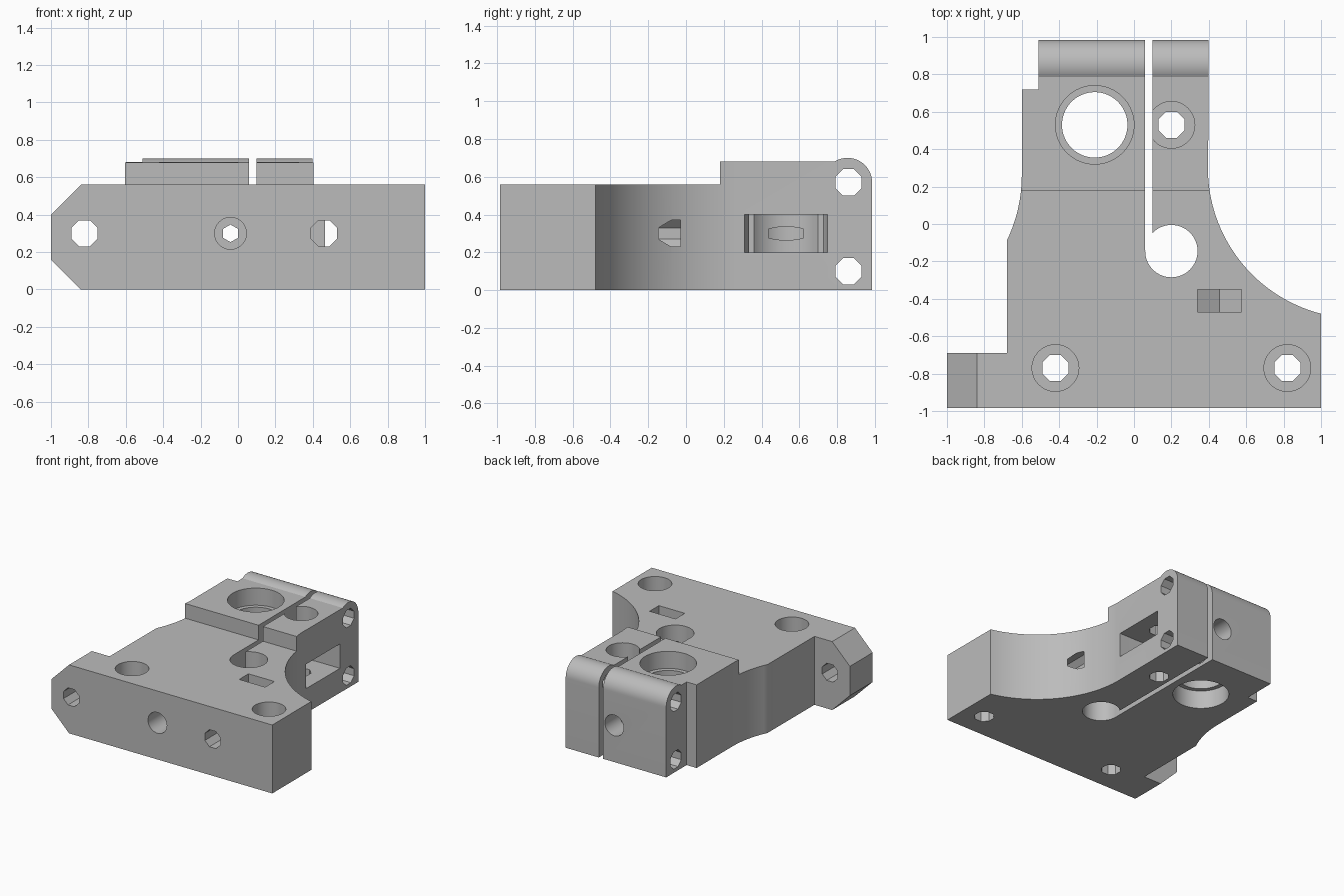
import bpy, bmesh, math

cube = bpy.data.objects.get("Cube")
if cube:
    bpy.data.objects.remove(cube, do_unlink=True)

grey = bpy.data.materials.new("plain grey")
grey.use_nodes = True
grey.diffuse_color = (0.5, 0.5, 0.5, 1)
grey.node_tree.nodes["Principled BSDF"].inputs["Base Color"].default_value = (0.5, 0.5, 0.5, 1)

# Where a profile point (a, b) at depth t lands for each extrusion axis
PLACE = {
    "x": lambda a, b, t: (t, a, b),
    "y": lambda a, b, t: (a, t, b),
    "z": lambda a, b, t: (a, b, t),
}


def arc(ca, cb, r, start, end, n):
    steps = [math.radians(start + (end - start) * i / n) for i in range(n + 1)]
    return [(ca + r * math.cos(s), cb + r * math.sin(s)) for s in steps]


def circle(ca, cb, r, n=64):
    return arc(ca, cb, r, 0, 360, n)[:-1]


def octagon(ca, cb, r=0.07):
    return arc(ca, cb, r / math.cos(math.pi / 8), 22.5, 382.5, 8)[:-1]


def rect(a0, a1, b0, b1):
    return [(a0, b0), (a1, b0), (a1, b1), (a0, b1)]


def prism(name, points, axis, lo, hi):
    bm = bmesh.new()
    place = PLACE[axis]
    low = [bm.verts.new(place(a, b, lo)) for a, b in points]
    high = [bm.verts.new(place(a, b, hi)) for a, b in points]
    bm.faces.new(low)
    bm.faces.new(high)
    for i in range(len(low)):
        j = (i + 1) % len(low)
        bm.faces.new((low[i], low[j], high[j], high[i]))
    bmesh.ops.recalc_face_normals(bm, faces=bm.faces)
    mesh = bpy.data.meshes.new(name)
    bm.to_mesh(mesh)
    bm.free()
    ob = bpy.data.objects.new(name, mesh)
    bpy.context.collection.objects.link(ob)
    mesh.materials.append(grey)
    return ob


def combine(tool, operation):
    mod = block.modifiers.new("cut", "BOOLEAN")
    mod.operation, mod.solver, mod.object = operation, "EXACT", tool
    bpy.context.view_layer.objects.active = block
    bpy.ops.object.modifier_apply(modifier=mod.name)
    bpy.data.objects.remove(tool, do_unlink=True)


def cut(points, axis, lo, hi):
    combine(prism("cutter", points, axis, lo, hi), "DIFFERENCE")


# Plan outline: wide foot, hollow curved flanks and narrow neck
outline = [(-1, -1.1), (1, -1.1)]
outline += arc(1.2, 0.3, 0.805, 255.6, 183, 32)
outline += [(0.4, 1.1), (-0.51, 1.1), (-0.51, 0.72), (-0.6, 0.72)]
outline += arc(-1.4, 0.26, 0.8, 0, -25.5, 12)
outline += [(-0.68, -0.69), (-1, -0.69)]
block = prism("mounting_block", outline, "z", -0.1, 0.9)

# Side profile: low foot, raised step and rounded back lip
side = [(-0.985, 0), (0.985, 0)] + arc(0.855, 0.57, 0.13, 0, 122, 20)
side += [(0.18, 0.68), (0.18, 0.56), (-0.985, 0.56)]
combine(prism("side_profile", side, "x", -1.2, 1.2), "INTERSECT")

# Bevelled ear, top and bottom
cut([(-1.1, 0.26), (-1.1, -0.1), (-0.74, -0.1)], "y", -1.2, -0.6)
cut([(-1.1, 0.3), (-0.74, 0.66), (-1.1, 0.66)], "y", -1.2, -0.6)

# Clamp slot ending in a round relief hole
cut(rect(0.06, 0.10, -0.14, 1.2), "z", -0.2, 0.9)
cut(circle(0.2, -0.145, 0.14), "z", -0.2, 0.9)

# Main bore with a bearing seat at each end
cut(circle(-0.21, 0.53, 0.175), "z", -0.2, 0.9)
cut(circle(-0.21, 0.53, 0.21), "z", 0.54, 0.9)
cut(circle(-0.21, 0.53, 0.21), "z", -0.2, 0.15)

# Counterbored vertical bolt holes
for x, y, seat in ((0.2, 0.53, 0.5), (-0.42, -0.77, 0.36), (0.82, -0.77, 0.36)):
    cut(octagon(x, y), "z", -0.2, 0.9)
    cut(circle(x, y, 0.125, 48), "z", seat, 0.9)

# Wheel pocket open to the side, rounded around its bolt
pocket = arc(0.2, 0.53, 0.22, 90, 270, 32) + [(0.6, 0.31), (0.6, 0.75)]
cut(pocket, "z", 0.2, 0.4)

# Clamp bolt holes across the neck
for z in (0.57, 0.10):
    cut(octagon(0.86, z), "x", -1.2, 1.2)

# Ear hole, and blind hole that breaks out through the curved flank
cut(octagon(-0.82, 0.3), "y", -1.2, -0.5)
cut(octagon(0.46, 0.3), "y", -1.2, -0.03)

# Long narrow hole with a wider mouth at the front and the back
cut(arc(-0.04, 0.3, 0.047, 30, 390, 6)[:-1], "y", -1.2, 1.2)
cut(circle(-0.04, 0.3, 0.085, 48), "y", -1.2, -0.6)
cut(circle(-0.04, 0.3, 0.085, 48), "y", 0.8, 1.2)

# Nut slot with a pointed floor
nut = [(0.34, 0.9), (0.34, 0.23), (0.457, 0.164), (0.575, 0.23), (0.575, 0.9)]
cut(nut, "y", -0.47, -0.35)

# Smooth round walls, crisp edges
bpy.ops.object.select_all(action="DESELECT")
block.select_set(True)
bpy.context.view_layer.objects.active = block
bpy.ops.object.shade_smooth_by_angle(angle=math.radians(25))
